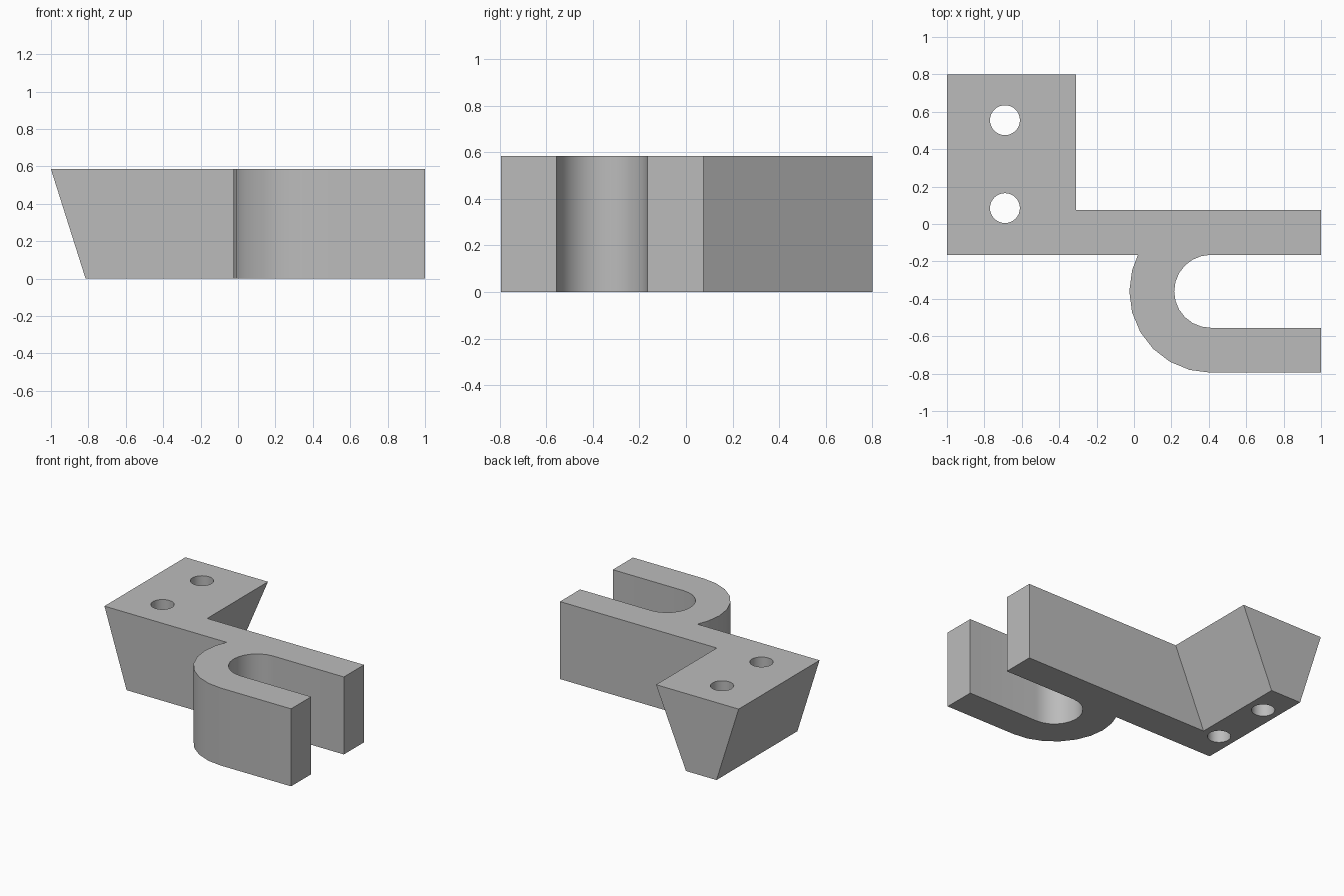
import bpy
import bmesh
from math import sin, cos, pi, radians, sqrt, asin

cube = bpy.data.objects.get("Cube")
if cube:
    bpy.data.objects.remove(cube)

HEIGHT = 0.585
FRONT, BACK, END = -0.165, 0.075, 1.0      # bar front, bar back, open end
HOOK_X, HOOK_Y = 0.41, -0.36               # centre of the hook's bend
INNER, OUTER = 0.195, 0.435
BLOCK_LEFT, BLOCK_RIGHT, BLOCK_BACK = -1.0, -0.31, 0.80
FOOT = {BLOCK_LEFT: -0.815, BLOCK_RIGHT: -0.56}   # tapered block sides at the base

grey = bpy.data.materials.new("plain grey")
grey.use_nodes = True
grey.diffuse_color = (0.5, 0.5, 0.5, 1)
shader = grey.node_tree.nodes["Principled BSDF"]
shader.inputs["Base Color"].default_value = grey.diffuse_color
shader.inputs["Roughness"].default_value = 0.6


def bend(radius, degrees):
    a = radians(degrees)
    return (HOOK_X + radius * cos(a), HOOK_Y + radius * sin(a))


# Plan outline, anticlockwise: block front, hook outside, hook inside, bar, block back
outline = [(BLOCK_LEFT, BLOCK_BACK), (BLOCK_LEFT, FRONT)]
outline.append((HOOK_X - sqrt(OUTER**2 - INNER**2), FRONT))
outline += [bend(OUTER, d) for d in range(165, 271, 15)]
outline += [(END, HOOK_Y - OUTER), (END, HOOK_Y - INNER)]
outline += [bend(INNER, d) for d in range(270, 89, -15)]
outline += [(END, FRONT), (END, BACK), (BLOCK_RIGHT, BACK), (BLOCK_RIGHT, BLOCK_BACK)]

# Bracket body: the outline lofted from its tapered foot to its top
bm = bmesh.new()
top = [bm.verts.new((x, y, HEIGHT)) for x, y in outline]
base = [bm.verts.new((FOOT.get(x, x), y, 0)) for x, y in outline]
bm.faces.new(top)
bm.faces.new(base[::-1])
for i in range(len(outline)):
    j = (i + 1) % len(outline)
    bm.faces.new((base[i], base[j], top[j], top[i]))
bmesh.ops.recalc_face_normals(bm, faces=bm.faces)
mesh = bpy.data.meshes.new("hook_bracket")
bm.to_mesh(mesh)
bm.free()
mesh.materials.append(grey)
bracket = bpy.data.objects.new("hook_bracket", mesh)
bpy.context.collection.objects.link(bracket)

# Two screw holes through the block
for y in (0.085, 0.555):
    bpy.ops.mesh.primitive_cylinder_add(vertices=32, radius=0.08, depth=1,
                                        location=(-0.69, y, HEIGHT / 2))
    cutter = bpy.context.object
    cutter.name = "screw_hole_cutter"
    cutter.hide_render = True
    cutter.data.materials.append(grey)
    cut = bracket.modifiers.new("screw_hole", 'BOOLEAN')
    cut.operation = 'DIFFERENCE'
    cut.solver = 'EXACT'
    cut.object = cutter
    bpy.ops.object.select_all(action='DESELECT')
    bracket.select_set(True)
    bpy.context.view_layer.objects.active = bracket
    bpy.ops.object.modifier_apply(modifier=cut.name)
    bpy.data.objects.remove(cutter)

# Smooth bends and holes, crisp edges elsewhere
bpy.ops.object.shade_smooth_by_angle(angle=radians(25))
